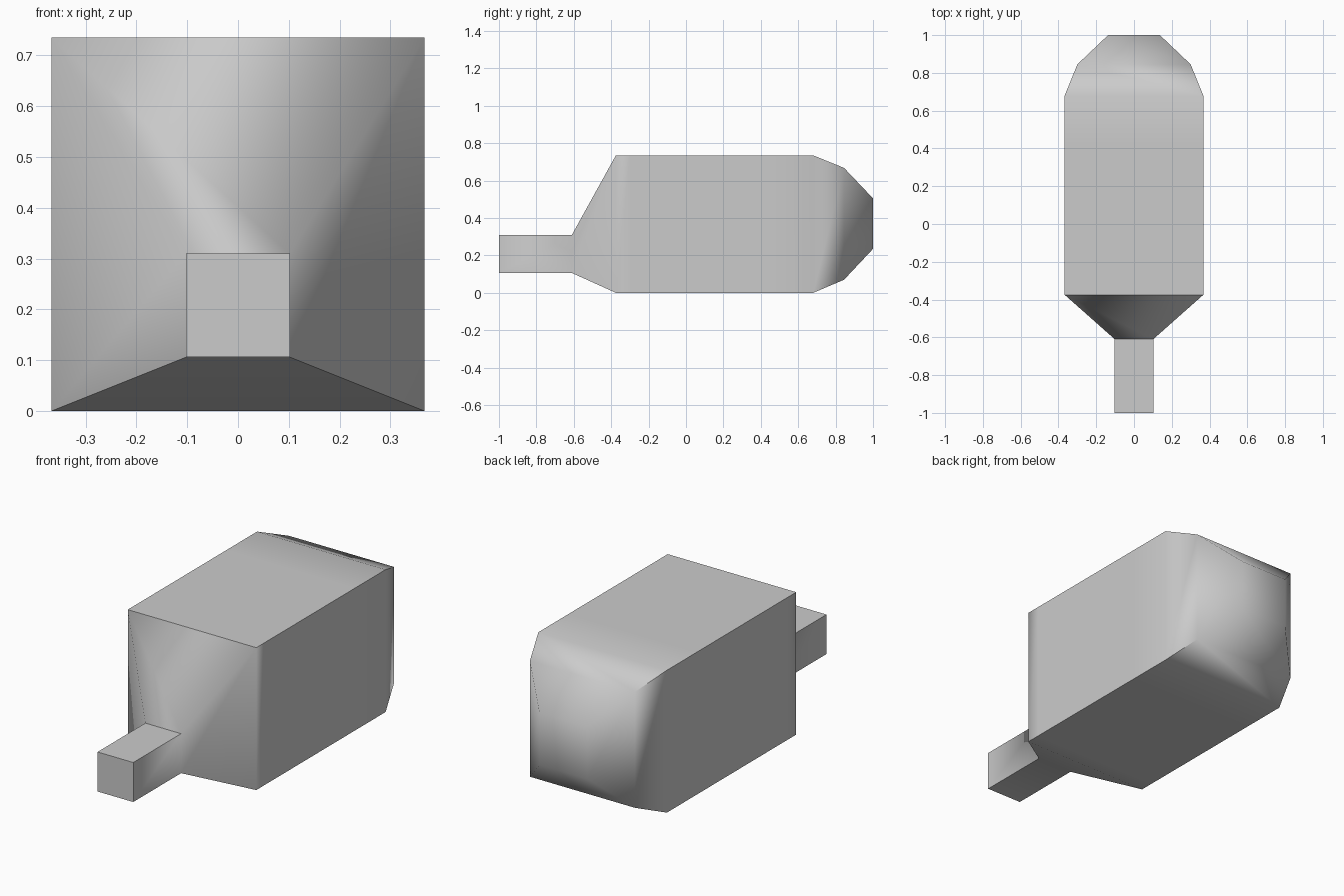
import bpy, bmesh, math

if "Cube" in bpy.data.objects:
    bpy.data.objects.remove(bpy.data.objects["Cube"])

# Square cross-sections along the length: (y, half width, bottom z, top z)
SECTIONS = [
    (-1.00, 0.102, 0.106, 0.31),    # neck tip
    (-0.61, 0.102, 0.106, 0.31),    # neck root
    (-0.375, 0.367, 0.0, 0.735),    # end of flare
    (-0.30, 0.367, 0.0, 0.735),     # support loop
    (0.43, 0.367, 0.0, 0.735),      # support loop
    (0.68, 0.367, 0.0, 0.735),      # start of rounded end
    (0.845, 0.30, 0.07, 0.668),
    (1.00, 0.137, 0.235, 0.505),    # end cap
]


def loft(name, sections):
    bm = bmesh.new()
    rings = [[bm.verts.new((x * w, y, z)) for x, z in
              ((-1, lo), (1, lo), (1, hi), (-1, hi))]
             for y, w, lo, hi in sections]
    for a, b in zip(rings, rings[1:]):
        for i in range(4):
            j = (i + 1) % 4
            bm.faces.new((a[i], a[j], b[j], b[i]))
    bm.faces.new(rings[0])
    bm.faces.new(rings[-1])
    bmesh.ops.recalc_face_normals(bm, faces=bm.faces)
    mesh = bpy.data.meshes.new(name)
    bm.to_mesh(mesh)
    bm.free()
    obj = bpy.data.objects.new(name, mesh)
    bpy.context.collection.objects.link(obj)
    return obj


# Bottle-like body with neck, flare and bevelled end
body = loft("necked_body", SECTIONS)
bpy.context.view_layer.objects.active = body
body.select_set(True)
bpy.ops.object.shade_smooth_by_angle(angle=math.radians(60))
